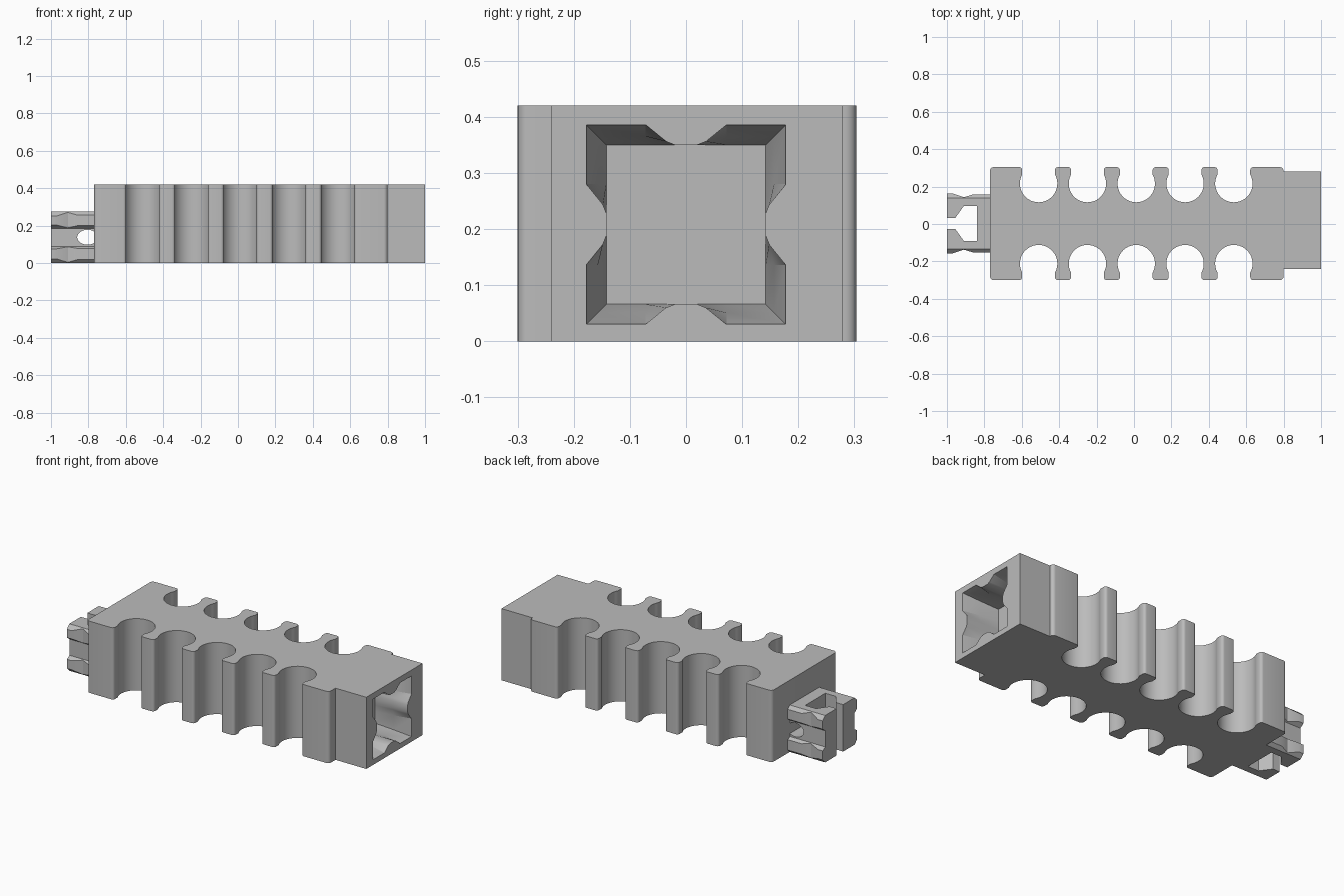
import bpy, bmesh
from math import sin, cos, radians, acos, degrees
from mathutils import Vector

cube = bpy.data.objects.get("Cube")
if cube:
    bpy.data.objects.remove(cube, do_unlink=True)

grey = bpy.data.materials.new("light grey")
grey.use_nodes = True
COLOUR = (0.5, 0.5, 0.5, 1)
grey.diffuse_color = COLOUR
grey.node_tree.nodes["Principled BSDF"].inputs["Base Color"].default_value = COLOUR


def loft(name, rings):
    """Closed solid through rings of equal point count."""
    bm = bmesh.new()
    loops = [[bm.verts.new(p) for p in ring] for ring in rings]
    for a, b in zip(loops, loops[1:]):
        for i in range(len(a)):
            j = (i + 1) % len(a)
            bm.faces.new((a[i], a[j], b[j], b[i]))
    bm.faces.new(loops[0])
    bm.faces.new(loops[-1])
    bmesh.ops.recalc_face_normals(bm, faces=bm.faces)
    mesh = bpy.data.meshes.new(name)
    bm.to_mesh(mesh)
    bm.free()
    mesh.materials.append(grey)
    obj = bpy.data.objects.new(name, mesh)
    bpy.context.collection.objects.link(obj)
    return obj


def prism(name, outline, start, end, axis):
    """Extrude a 2D outline along an axis."""
    place = {"x": lambda a, b, d: (d, a, b),
             "y": lambda a, b, d: (a, d, b),
             "z": lambda a, b, d: (a, b, d)}[axis]
    return loft(name, [[place(a, b, d) for a, b in outline] for d in (start, end)])


def arc(cx, cy, rx, ry, start, end, steps):
    angles = [radians(start + (end - start) * i / steps) for i in range(steps + 1)]
    return [(cx + rx * cos(a), cy + ry * sin(a)) for a in angles]


def combine(target, tool, operation):
    """Bake a boolean and discard its tool."""
    tool.hide_render = True
    mod = target.modifiers.new("cut", "BOOLEAN")
    mod.operation, mod.object, mod.solver = operation, tool, "EXACT"
    bpy.context.view_layer.objects.active = target
    bpy.ops.object.modifier_apply(modifier=mod.name)
    bpy.data.objects.remove(tool, do_unlink=True)


# Body: side outline with five scallops and rounded post heads
HEIGHT, RADIUS, MOUTH, ROUND = 0.42, 0.1, 0.0875, 0.016
lip = degrees(acos(MOUTH / RADIUS))
side = arc(-0.75, -0.28, 0.02, 0.02, 180, 270, 5)
for n in range(5):
    cx = -0.51 + 0.261 * n
    edge = MOUTH + ROUND
    side += arc(cx - edge, -0.284, ROUND, ROUND, 270, 360, 5)
    side += arc(cx, -0.212, RADIUS, RADIUS, 180 + lip, -lip, 28)
    side += arc(cx + edge, -0.284, ROUND, ROUND, 180, 270, 5)
side += arc(0.78, -0.28, 0.02, 0.02, 270, 360, 5)
end_block = [(0.8, -0.24), (1, -0.24), (1, 0.28), (0.8, 0.28)]
far_side = [(x, 0.004 - y) for x, y in reversed(side)]
far_side[0] = (0.8, 0.285)
body = prism("scalloped_body", side + end_block + far_side, 0, HEIGHT, "z")

# Socket: notched corners tapering to a square floor
edge = [(-0.178, 0.178), (-0.072, 0.178), (-0.035, 0.148), (-0.02, 0.142),
        (0.02, 0.142), (0.035, 0.148), (0.072, 0.178)]
mouth = []
for quarter in range(4):
    for u, v in edge:
        mouth.append((u, v))
    edge = [(v, -u) for u, v in edge]


def section(x, limit):
    clamp = lambda c: max(-limit, min(limit, c))
    return [(x, clamp(u), 0.208 + clamp(v)) for u, v in mouth]


socket = loft("socket_cutter", [section(1.002, 0.178), section(0.9, 0.157),
                                section(0.79, 0.142)])
combine(body, socket, "DIFFERENCE")

# Clip: open C-shaped plan with pinched arms
half = [(-0.77, 0.155), (-0.86, 0.155), (-0.91, 0.14), (-0.97, 0.16), (-1, 0.16),
        (-1, 0.03), (-0.955, 0.03), (-0.91, 0.093), (-0.84, 0.093)]
plan = half + [(x, -y) for x, y in reversed(half)]
clip = prism("connector_clip", [(x, y + 0.003) for x, y in plan], 0, 0.275, "z")

# Chamfered arms with a groove along the middle of each side
rail = [(0.135, -0.001), (0.162, 0.025), (0.162, 0.075), (0.135, 0.09),
        (0.135, 0.185), (0.162, 0.205), (0.162, 0.25), (0.135, 0.276)]
rail += [(-y, z) for y, z in reversed(rail)]
combine(clip, prism("rail_tool", [(y + 0.003, z) for y, z in rail], -1.1, -0.7, "x"),
        "INTERSECT")

# Oval opening through the clip root
oval = arc(-0.805, 0.138, 0.055, 0.04, 0, 345, 23)
combine(clip, prism("oval_cutter", oval, -0.3, 0.3, "y"), "DIFFERENCE")

for obj in (body, clip):
    bpy.ops.object.select_all(action="DESELECT")
    obj.select_set(True)
    bpy.context.view_layer.objects.active = obj
    bpy.ops.object.shade_smooth_by_angle(angle=radians(25))
